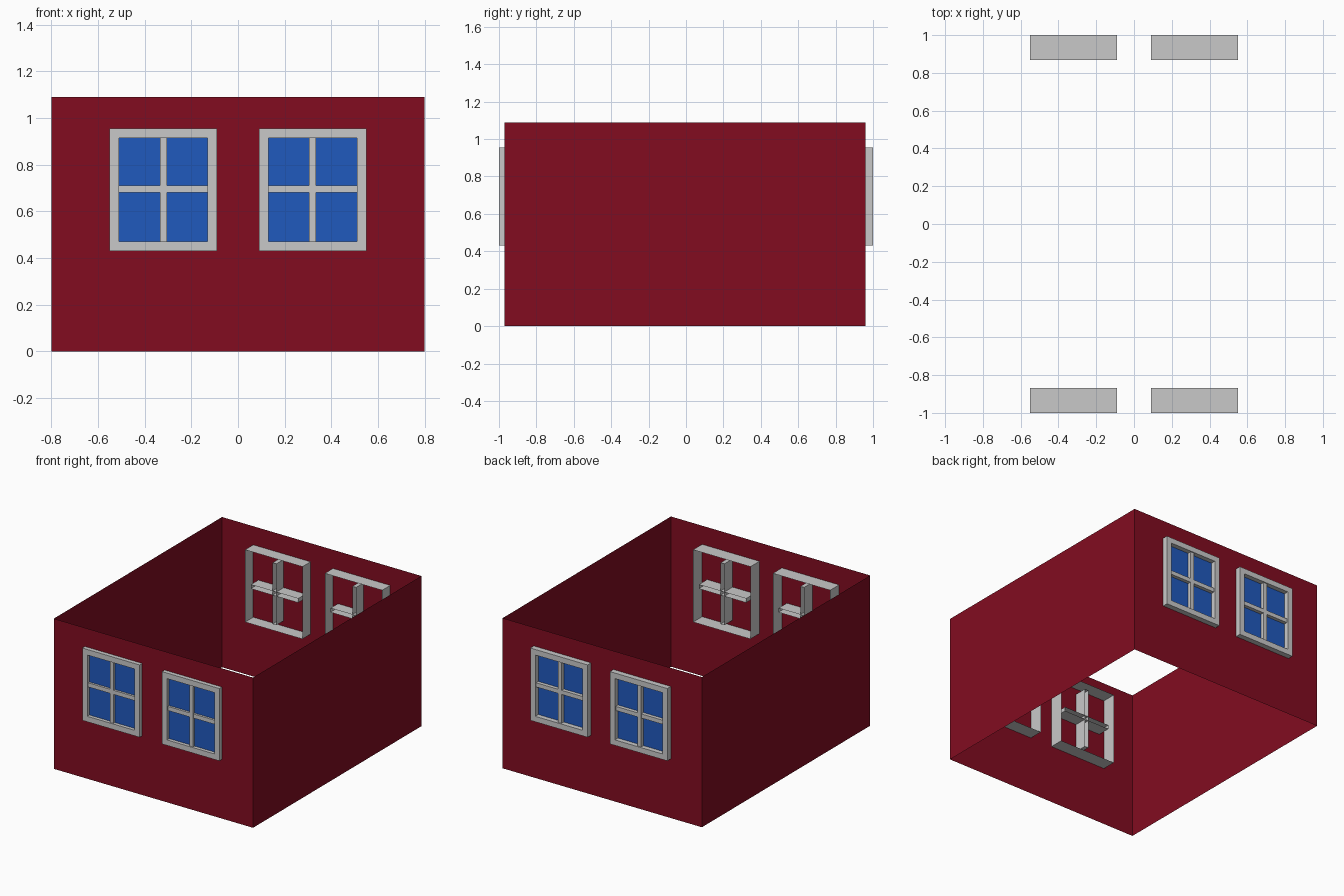
import bpy, bmesh
from mathutils import Vector

if "Cube" in bpy.data.objects:
    bpy.data.objects.remove(bpy.data.objects["Cube"])


def material(name, rgb):
    m = bpy.data.materials.new(name)
    m.diffuse_color = (*rgb, 1)
    m.use_nodes = True
    m.node_tree.nodes["Principled BSDF"].inputs["Base Color"].default_value = m.diffuse_color
    return m


RED = material("wall red", (0.223, 0.0037, 0.0145))
GREY = material("frame grey", (0.584, 0.584, 0.584))
BLUE = material("glass blue", (0.0144, 0.1, 0.515))


def quad(bm, pts, normal):
    """Add a quad whose normal points along the given direction."""
    f = bm.faces.new([bm.verts.new(p) for p in pts])
    f.normal_update()
    if f.normal.dot(Vector(normal)) < 0:
        f.normal_flip()


def front_plate(bm, x0, x1, z0, z1, y, s):
    quad(bm, [(x0, y, z0), (x1, y, z0), (x1, y, z1), (x0, y, z1)], (0, s, 0))


def sleeve(bm, x0, x1, z0, z1, ya, yb, d=1):
    """Four sides of an open box along y; d = 1 faces out, -1 faces in."""
    for x, n in ((x0, -d), (x1, d)):
        quad(bm, [(x, ya, z0), (x, yb, z0), (x, yb, z1), (x, ya, z1)], (n, 0, 0))
    for z, n in ((z0, -d), (z1, d)):
        quad(bm, [(x0, ya, z), (x1, ya, z), (x1, yb, z), (x0, yb, z)], (0, 0, n))


def finish(bm, name, mat):
    me = bpy.data.meshes.new(name)
    bm.to_mesh(me)
    bm.free()
    me.materials.append(mat)
    bpy.context.collection.objects.link(bpy.data.objects.new(name, me))


# Thin walls, open above and below
W, H, YF, YB = 0.8, 1.09, -0.97, 0.96
bm = bmesh.new()
front_plate(bm, -W, W, 0, H, YF, -1)
front_plate(bm, -W, W, 0, H, YB, 1)
for x in (-W, W):
    quad(bm, [(x, YF, 0), (x, YB, 0), (x, YB, H), (x, YF, H)], (x, 0, 0))
finish(bm, "walls", RED)

# Windows: two on the front, two on the back
HW, Z0, Z1, B = 0.23, 0.43, 0.955, 0.04
for side, s, wall in (("front", -1, YF), ("back", 1, YB)):
    for label, cx in (("left", -0.32), ("right", 0.32)):
        x0, x1 = cx - HW, cx + HW
        outer, inner, glass = s * 1.0, s * 0.867, wall + s * 0.005
        ix0, ix1, iz0, iz1 = x0 + B, x1 - B, Z0 + B, Z1 - B

        # Frame: hollow shell, face ring and shallow reveal
        bm = bmesh.new()
        sleeve(bm, x0, x1, Z0, Z1, inner, outer)
        sleeve(bm, ix0, ix1, iz0, iz1, glass, outer, -1)
        front_plate(bm, x0, ix0, Z0, Z1, outer, s)
        front_plate(bm, ix1, x1, Z0, Z1, outer, s)
        front_plate(bm, ix0, ix1, Z0, iz0, outer, s)
        front_plate(bm, ix0, ix1, iz1, Z1, outer, s)
        finish(bm, f"{side}_{label}_window_frame", GREY)

        # Glazing bars: open-backed, crossing in the middle
        bm = bmesh.new()
        zc, h = 0.695, 0.015
        for a, b, c, d, y in ((cx - h, cx + h, iz0, iz1, s * 0.992),
                              (ix0, ix1, zc - h, zc + h, s * 0.991)):
            sleeve(bm, a, b, c, d, s * 0.875, y)
            front_plate(bm, a, b, c, d, y, s)
        finish(bm, f"{side}_{label}_glazing_bars", GREY)

        # Glass pane just outside the wall
        bm = bmesh.new()
        front_plate(bm, ix0, ix1, iz0, iz1, glass, s)
        finish(bm, f"{side}_{label}_glass", BLUE)
